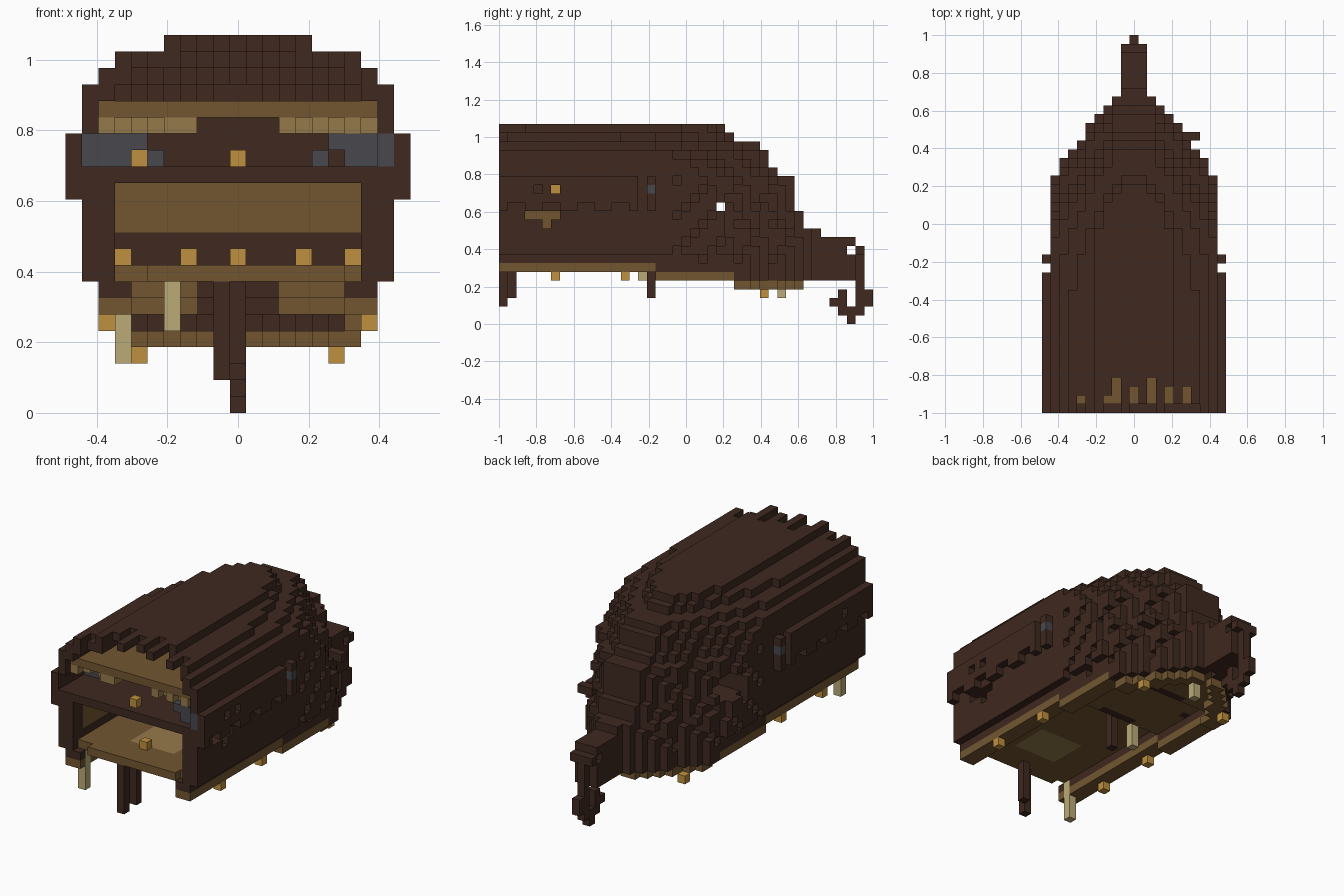
import bpy, bmesh, random

random.seed(4)
if "Cube" in bpy.data.objects:
    bpy.data.objects.remove(bpy.data.objects["Cube"])

V = 2 / 43  # block size
COLOURS = {
    "dark_wood": (0.050, 0.022, 0.014),
    "tan_wood": (0.170, 0.094, 0.031),
    "light_wood": (0.300, 0.195, 0.068),
    "gold": (0.520, 0.280, 0.050),
    "slate": (0.066, 0.065, 0.076),
    "bone": (0.500, 0.410, 0.190),
}
materials = {}
for name, rgb in COLOURS.items():
    m = bpy.data.materials.new(name)
    m.use_nodes = True
    m.diffuse_color = (*rgb, 1)
    bsdf = next(n for n in m.node_tree.nodes if n.type == "BSDF_PRINCIPLED")
    bsdf.inputs["Base Color"].default_value = (*rgb, 1)
    materials[name] = m
SLOTS = list(COLOURS)

cells = {}  # (across, along, up) -> (part, colour)


def span(r):
    return range(r, r + 1) if isinstance(r, int) else range(r[0], r[1] + 1)


def box(xs, ys, zs):
    """All block positions in a box; a single number means one block."""
    return [(i, j, k) for i in span(xs) for j in span(ys) for k in span(zs)]


def block(part, colour, xs, ys, zs):
    for cell in box(xs, ys, zs):
        cells[cell] = (part, colour)


def carve(xs, ys, zs):
    for cell in box(xs, ys, zs):
        cells.pop(cell, None)


# Half width and rear end of every layer, from layer 4 up
WIDTH = [7, 8, 8, 8, 9, 9, 9, 9, 9, 10, 10, 10, 10, 9, 9, 9, 8, 7, 4]
REAR = [34, 35, 35, 35, 35, 35, 35, 34, 34, 33, 33, 33, 33, 31, 30, 30, 29, 26, 25]


def half_width(j, k):
    if k > 22:
        return -1
    w, n = WIDTH[k - 4], REAR[k - 4] + 1 - j
    if n <= 0:
        return -1
    if w == 10 and j != 17 and (j > 15 or k == 13 and j % 4 in (1, 2)):
        w = 9
    high = max(0, k - 18)
    w = min(w, round((1.63 - 0.045 * high) * n ** (0.75 - 0.06 * high)))
    # Rough, uneven planks toward the stern
    if j > 19 and 6 < k < 17 and w > 2 and (j * 3 + k * 5) % 4 == 0:
        w -= 1
    return w


# Hull with a stepped, recessed underside; the attic under the roof is hollow
for j in range(36):
    rim = 6 if j < 18 else 5 if j < 27 else 4
    for k in range(rim, 23):
        w = half_width(j, k)
        inner = min(w, half_width(j, k + 1), half_width(j + 1, k) + 1)
        for i in range(-w, w + 1):
            edge = abs(i) >= w - 1
            if k < rim + 2 and not edge or k > 18 and abs(i) < inner:
                continue
            if k == rim:
                cells[i, j, k] = ("keel_rim", "tan_wood")
            elif k == rim + 2 and not edge and not (j in (18, 27) and abs(i) < 3):
                cells[i, j, k] = ("floor", "tan_wood")
            else:
                cells[i, j, k] = ("hull" if k < 18 else "roof", "dark_wood")

# Lower and upper front chambers
carve((-7, 7), (0, 11), (9, 13))
carve((-8, 8), (0, 12), (15, 17))
block("lower_back_wall", "tan_wood", (-7, 7), 12, (11, 13))
block("floor_inlay", "light_wood", (-2, 3), (4, 8), 8)
carve((-7, 7), 0, 8)
block("floor", "tan_wood", (-5, 6), 0, 8)

# Attic floor, its trim and the ragged front edge of the roof
block("attic_floor", "tan_wood", (-8, 8), (1, 18), 18)
for i in range(-8, 9):
    carve(i, 0, 18)
    if abs(i) > 2:
        block("attic_trim", "light_wood", i, (random.randint(1, 3), 12), 17)
    if -3 <= i <= 6 and i % 2 == 0:
        carve(i, (0, random.randint(2, 3)), (19, 22))
    elif abs(i) < 8:
        carve(i, (0, random.choice((0, 0, 1, 2)) - 1), (19, 22))

# Panes, windows and lamps
for s, front, inside in ((1, 0, 1), (-1, 5, 5)):
    carve(s * 9, (0, front), (15, 16))
    block("front_pane", "slate", s * 9, front, (15, 16))
    for a in (7, 8):
        block("front_pane", "slate", s * a, inside, (15, 16))
    block("front_pane", "slate", s * 6, inside, 16)
    block("front_pane", "slate", s * 5, inside + 2, 15)
    block("side_window", "slate", s * 10, 17, 15)
    block("side_lining", "tan_wood", s * 8, (2, 10), (10, 12))
    for j in (6, 14):
        block("keel_lamp", "gold", s * 8, j, 5)
    block("rear_lamp", "gold", s * 6, 30, 3)
block("chamber_lamp", "gold", -6, 6, 15)
block("deck_lamp", "gold", 0, 1, 15)
for i in (-7, -3, 0, 4, 7):
    block("floor_lamp", "gold", i, 11 if i else 3, 9)

# Openings in the side planks
carve((8, 9), (3, 6), 12)
carve((8, 9), 5, 11)
carve((9, 10), 6, 15)
carve(10, 4, 15)
carve(-10, 5, 15)
carve((-9, -6), (23, 26), (12, 14))
carve((-9, 9), 25, 13)
block("side_peg", "dark_wood", (6, 7), 31, 11)

# Legs and hanging posts
block("front_leg", "dark_wood", -1, 0, (2, 7))
block("front_leg", "dark_wood", 0, 1, (3, 7))
block("middle_leg", "dark_wood", 0, 17, (3, 7))
block("bone_post_front", "bone", -7, 1, (3, 7))
block("bone_post_middle", "bone", -4, 16, (5, 7))
block("bone_post_rear", "bone", 0, 32, (3, 5))

# Tail spine and hook
block("tail_spine", "dark_wood", (-1, 1), (36, 39), (5, 9))
block("tail_spine", "dark_wood", (-1, 1), 36, 10)
block("tail_spine", "dark_wood", (-1, 1), 40, (5, 7))
block("tail_spine", "dark_wood", (-1, 1), 40, 9)
block("tail_spine", "dark_wood", (-1, 1), 41, 8)
block("tail_spine", "dark_wood", 0, 41, (3, 7))
for j, low, high in ((42, 2, 3), (41, 1, 2), (40, 0, 1), (39, 1, 3), (38, 2, 2)):
    block("tail_hook", "dark_wood", 0, j, (low, high))

# Build one object per part from its exposed block faces
FACES = {
    (1, 0, 0): ((1, 0, 0), (1, 1, 0), (1, 1, 1), (1, 0, 1)),
    (-1, 0, 0): ((0, 0, 0), (0, 0, 1), (0, 1, 1), (0, 1, 0)),
    (0, 1, 0): ((0, 1, 0), (0, 1, 1), (1, 1, 1), (1, 1, 0)),
    (0, -1, 0): ((0, 0, 0), (1, 0, 0), (1, 0, 1), (0, 0, 1)),
    (0, 0, 1): ((0, 0, 1), (1, 0, 1), (1, 1, 1), (0, 1, 1)),
    (0, 0, -1): ((0, 0, 0), (0, 1, 0), (1, 1, 0), (1, 0, 0)),
}
meshes = {part: bmesh.new() for part in dict(cells.values())}
for (i, j, k), (part, colour) in cells.items():
    bm = meshes[part]
    for (dx, dy, dz), corners in FACES.items():
        if (i + dx, j + dy, k + dz) in cells:
            continue
        verts = [bm.verts.new(((i + a - 0.5) * V, (j + b) * V - 1, (k + c) * V)) for a, b, c in corners]
        bm.faces.new(verts).material_index = SLOTS.index(colour)

for part, bm in meshes.items():
    bmesh.ops.remove_doubles(bm, verts=bm.verts, dist=V / 100)
    mesh = bpy.data.meshes.new(part)
    bm.to_mesh(mesh)
    bm.free()
    for name in SLOTS:
        mesh.materials.append(materials[name])
    bpy.context.collection.objects.link(bpy.data.objects.new(part, mesh))
